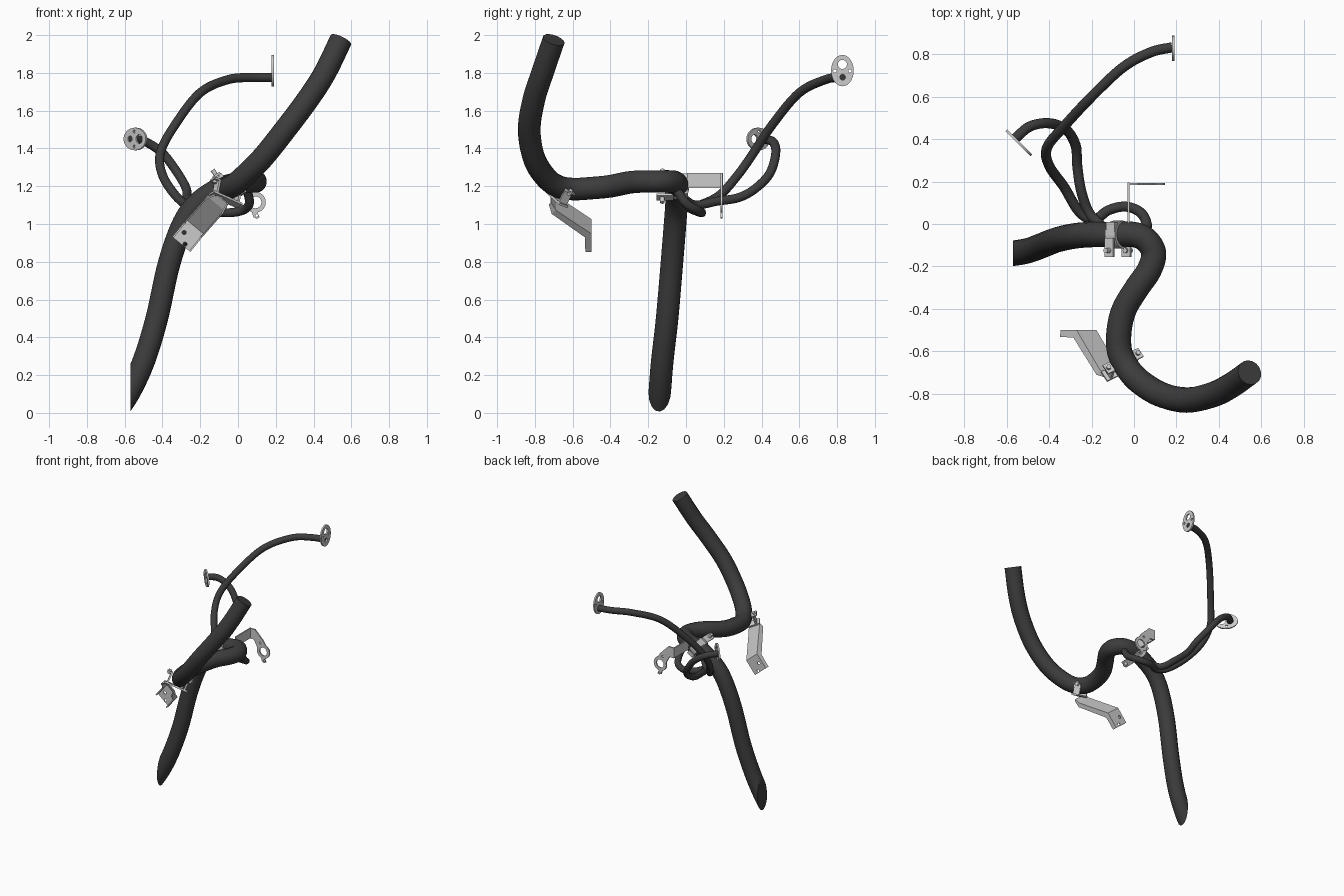
import bpy, bmesh
from math import cos, sin, pi, radians
from mathutils import Vector as V, Matrix

if "Cube" in bpy.data.objects:
    bpy.data.objects.remove(bpy.data.objects["Cube"])

dark = bpy.data.materials.new("dark_pipe")
dark.diffuse_color = (0.045, 0.045, 0.045, 1)
dark.use_nodes = True
dark.node_tree.nodes["Principled BSDF"].inputs["Base Color"].default_value = dark.diffuse_color


def link(name, data):
    ob = bpy.data.objects.new(name, data)
    bpy.context.collection.objects.link(ob)
    return ob


def smooth(ob):
    bpy.ops.object.select_all(action='DESELECT')
    ob.select_set(True)
    bpy.context.view_layer.objects.active = ob
    bpy.ops.object.shade_smooth_by_angle(angle=radians(35))


def to_mesh(ob):
    """Replace a curve object by its mesh."""
    bpy.context.view_layer.update()
    dg = bpy.context.evaluated_depsgraph_get()
    me = bpy.data.meshes.new_from_object(ob.evaluated_get(dg))
    name, mat = ob.name, ob.matrix_world.copy()
    bpy.data.objects.remove(ob)
    new = link(name, me)
    new.name = name
    new.matrix_world = mat
    return new


def spline(pts, n=7):
    """Smooth path through the points."""
    p = [V(q) for q in pts]
    p = [2 * p[0] - p[1]] + p + [2 * p[-1] - p[-2]]
    out = []
    for a, b, c, d in zip(p, p[1:], p[2:], p[3:]):
        for k in range(n):
            t = k / n
            out.append(0.5 * (2 * b + (c - a) * t + (2 * a - 5 * b + 4 * c - d) * t**2
                              + (3 * b - a - 3 * c + d) * t**3))
    return out + [p[-2]]


def pipe(name, pts, r, mat=dark):
    cu = bpy.data.curves.new(name, 'CURVE')
    cu.dimensions = '3D'
    cu.bevel_depth, cu.bevel_resolution, cu.use_fill_caps = r, 6, True
    path = spline(pts)
    s = cu.splines.new('POLY')
    s.points.add(len(path) - 1)
    for sp, q in zip(s.points, path):
        sp.co = (*q, 1)
    ob = to_mesh(link(name, cu))
    if mat:
        ob.data.materials.clear()
        ob.data.materials.append(mat)
    smooth(ob)
    return ob


def circle(u, v, r, n=24, rv=None):
    return [(u + r * cos(2 * pi * i / n), v + (rv or r) * sin(2 * pi * i / n)) for i in range(n)]


def frame(o, x, y, z):
    m = Matrix((x, y, z)).transposed().to_4x4()
    m.translation = V(o)
    return m


def plate(name, loops, o, u, v, t):
    """Flat plate from an outline and hole loops, in the plane of u and v."""
    cu = bpy.data.curves.new(name, 'CURVE')
    cu.dimensions, cu.fill_mode, cu.extrude = '2D', 'BOTH', t / 2
    for lp in loops:
        s = cu.splines.new('POLY')
        s.points.add(len(lp) - 1)
        for sp, q in zip(s.points, lp):
            sp.co = (q[0], q[1], 0, 1)
        s.use_cyclic_u = True
    ob = link(name, cu)
    u, v = V(u).normalized(), V(v).normalized()
    ob.matrix_world = frame(o, u, v, u.cross(v))
    ob = to_mesh(ob)
    smooth(ob)
    return ob


def box(name, m, c, size):
    bm = bmesh.new()
    bmesh.ops.create_cube(bm, size=1, matrix=m @ Matrix.Translation(c) @ Matrix.Diagonal((*size, 1)))
    me = bpy.data.meshes.new(name)
    bm.to_mesh(me)
    bm.free()
    return link(name, me)


# main pipe, cut vertically at its lower end
main = pipe("main_pipe", [
    (-.64, -.145, .01), (-.57, -.138, .12), (-.497, -.125, .28), (-.43, -.1, .5), (-.365, -.075, .79),
    (-.29, -.058, 1.0), (-.21, -.05, 1.11), (-.1, -.05, 1.185), (0, -.05, 1.215), (.06, -.078, 1.225),
    (.093, -.14, 1.225), (.07, -.22, 1.225), (.015, -.3, 1.22), (-.045, -.4, 1.2), (-.07, -.5, 1.19),
    (-.068, -.6, 1.185), (-.03, -.68, 1.2), (.03, -.745, 1.25), (.13, -.805, 1.35), (.25, -.83, 1.5),
    (.37, -.805, 1.66), (.46, -.76, 1.8), (.545, -.7, 1.975)], .06)
bm = bmesh.new()
bm.from_mesh(main.data)
cut = bmesh.ops.bisect_plane(bm, geom=bm.verts[:] + bm.edges[:] + bm.faces[:], plane_co=(-.57, 0, 0),
                             plane_no=(-1, 0, 0), clear_outer=True)
bmesh.ops.holes_fill(bm, edges=[e for e in cut['geom_cut'] if isinstance(e, bmesh.types.BMEdge)])
bm.to_mesh(main.data)
bm.free()
smooth(main)

# two thin branch pipes
pipe("long_branch_pipe", [
    (.18, .833, 1.775), (.08, .81, 1.775), (-.05, .74, 1.765), (-.2, .6, 1.695), (-.33, .46, 1.53),
    (-.41, .36, 1.38), (-.4, .275, 1.26), (-.33, .175, 1.15), (-.26, .06, 1.095), (-.19, .02, 1.085),
    (-.12, .065, 1.065), (-.04, .082, 1.06), (.03, .055, 1.075), (.06, 0, 1.11), (.05, -.05, 1.18)], .024)
pipe("short_branch_pipe", [
    (-.562, .402, 1.45), (-.49, .46, 1.435), (-.4, .475, 1.375), (-.32, .445, 1.27), (-.275, .37, 1.19),
    (-.268, .28, 1.14), (-.25, .16, 1.12), (-.21, .05, 1.1), (-.14, -.02, 1.14)], .024)

# end flanges: hole for the port plus two bolt holes
for name, o, u, v in (("long_pipe_flange", (.184, .828, 1.812), (0, 1, 0), (0, 0, 1)),
                      ("short_pipe_flange", (-.543, .382, 1.45), (0, 0, 1), (1, -1, 0))):
    body = circle(0, 0, .06, 28, .083)
    plate(name, [body, circle(0, .033, .024), circle(-.04, -.002, .009, 12), circle(.04, -.002, .009, 12),
                 circle(0, -.035, .016)], o, u, v, .012)

# strap clamp on the middle of the main pipe, with lugs and bolts
T, Y = V((.82, 0, .57)).normalized(), V((0, 1, 0))
M = frame((-.075, -.05, 1.2), T, Y, T.cross(Y))
pipe("middle_strap", [M @ V((-.028, 0, 0)), M @ V((.028, 0, 0))], .066, None)
for s in (1, -1):
    box("middle_lug", M, (0, -.06, s * .07), (.05, .09, .012))
    box("middle_lug_back", M, (0, .03, s * .05), (.05, .06, .03))
    pipe("middle_bolt", [M @ V((.0, -.075, s * .055)), M @ V((.0, -.075, s * .105))], .012, None)

# arm and ring hanger behind the middle clamp
box("hanger_arm", Matrix(), (-.026, .1, 1.23), (.01, .19, .078))
arc = [(.092 + .055 * cos(radians(a)), 1.115 + .055 * sin(radians(a))) for a in range(70, -81, -10)]
arc += [(.115, 1.035), (.1, 1.028), (.082, 1.035)]
arc += [(.092 + .055 * cos(radians(a)), 1.115 + .055 * sin(radians(a))) for a in range(-110, -201, -10)]
ring = arc + [(.01, 1.19), (-.03, 1.19), (-.03, 1.27), (.02, 1.27), (.06, 1.23), (.09, 1.2)]
plate("hanger_ring", [ring, circle(.092, 1.115, .032), circle(.1, 1.045, .007, 12),
                      circle(.07, 1.178, .009, 12)], (0, .188, 0), (1, 0, 0), (0, 0, 1), .01)

# saddle under the front bend
T = V((.1, -.15, .06)).normalized()
E = V((.17, .09, -.08))
E = (E - T * E.dot(T)).normalized()
M = frame((-.055, -.655, 1.185), T, E, T.cross(E))
box("saddle_plate", M, (0, 0, -.062), (.055, .18, .012))
for s in (1, -1):
    box("saddle_side", M, (0, s * .066, -.02), (.05, .012, .085))
    box("saddle_ear", M, (0, s * .083, .018), (.05, .034, .01))
    pipe("saddle_bolt", [M @ V((0, s * .083, .0)), M @ V((0, s * .083, .036))], .011, None)

# channel-shaped mounting arm with a bent foot
W = V((.77, 0, -.64)).normalized()
path = [V((-.085, -.715, 1.135)), V((-.115, -.69, 1.11)), V((-.225, -.503, .985)), V((-.3, -.503, .892))]
half = [.04, .058, .058, .058]
depth = [.012, .03, .038, .03]
bm = bmesh.new()
rows = []
for i, p in enumerate(path):
    t = (path[min(i + 1, 3)] - path[max(i - 1, 0)]).normalized()
    n = t.cross(W).normalized()
    n = n if n.y < 0 else -n
    w = W * half[i]
    rows.append([bm.verts.new(q) for q in (p - w + n * depth[i], p - w, p + w, p + w + n * depth[i])])
for a, b in zip(rows, rows[1:]):
    for k in range(3):
        bm.faces.new((a[k], a[k + 1], b[k + 1], b[k]))
bmesh.ops.recalc_face_normals(bm, faces=bm.faces)
me = bpy.data.meshes.new("mounting_arm")
bm.to_mesh(me)
bm.free()
arm = link("mounting_arm", me)
sol = arm.modifiers.new("thickness", 'SOLIDIFY')
sol.thickness, sol.offset = .009, 0

# bolt holes in the foot
for x, z in ((-.285, .955), (-.28, .893)):
    cutter = pipe("foot_hole_cutter", [(x, -.54, z), (x, -.46, z)], .011, None)
    cutter.hide_render = True
    cutter.hide_set(True)
    b = arm.modifiers.new("hole", 'BOOLEAN')
    b.operation, b.object, b.solver = 'DIFFERENCE', cutter, 'EXACT'
